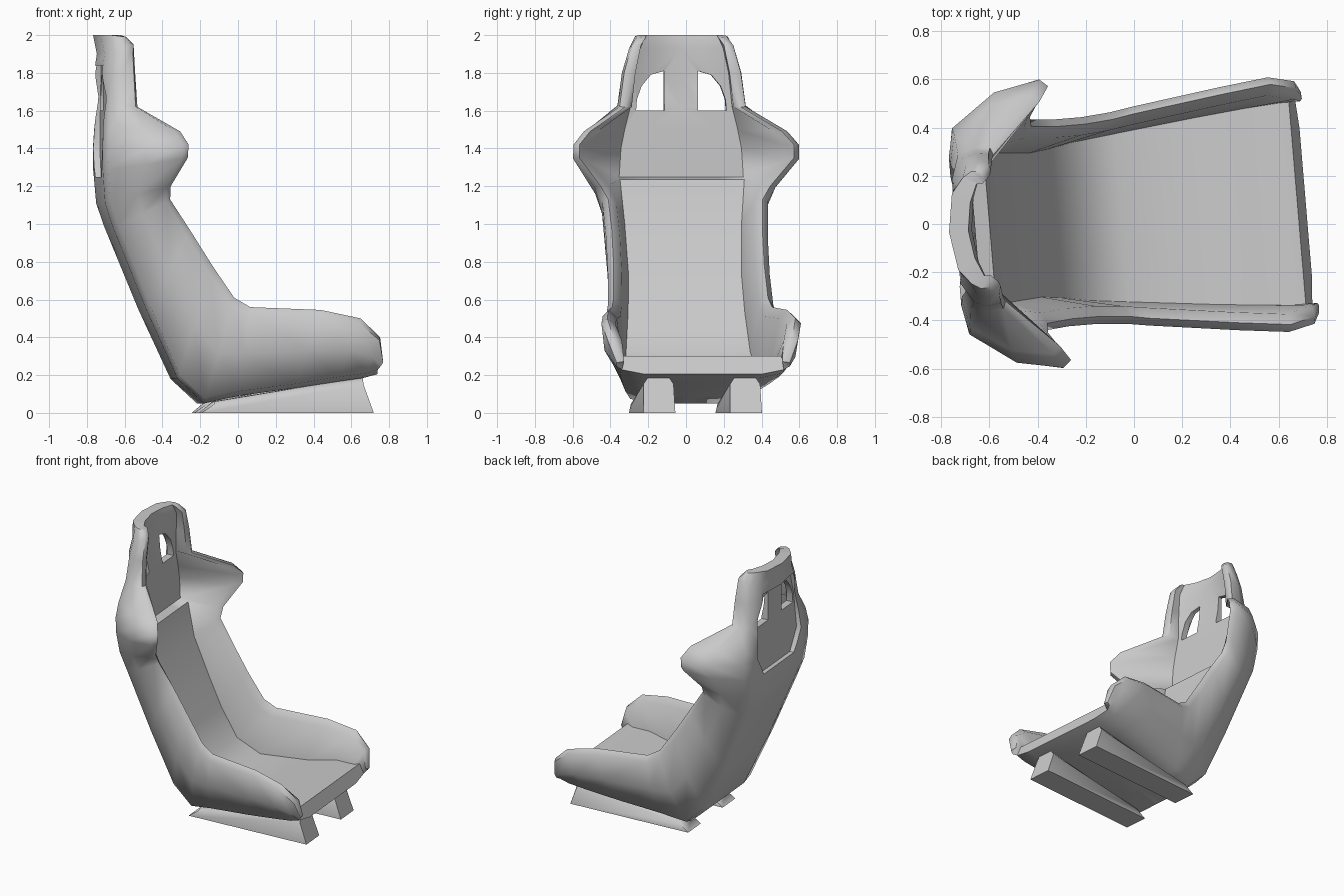
import bpy, bmesh, math
from mathutils import Matrix, Vector

cube = bpy.data.objects.get("Cube")
if cube:
    bpy.data.objects.remove(cube, do_unlink=True)

# The whole seat is turned slightly about the vertical axis
PLACE = Matrix.Translation((0, 0.03, 0)) @ Matrix.Rotation(math.radians(4.8), 4, "Z")

grey = bpy.data.materials.new("plain grey")
grey.use_nodes = True
colour = (0.6, 0.6, 0.6, 1)
grey.diffuse_color = colour
grey.node_tree.nodes["Principled BSDF"].inputs["Base Color"].default_value = colour


def make_object(name, bm):
    bmesh.ops.recalc_face_normals(bm, faces=bm.faces)
    bm.transform(PLACE)
    mesh = bpy.data.meshes.new(name)
    bm.to_mesh(mesh)
    bm.free()
    mesh.materials.append(grey)
    obj = bpy.data.objects.new(name, mesh)
    bpy.context.collection.objects.link(obj)
    return obj


def activate(obj):
    bpy.ops.object.select_all(action="DESELECT")
    obj.select_set(True)
    bpy.context.view_layer.objects.active = obj


def smooth(obj, degrees):
    activate(obj)
    bpy.ops.object.shade_smooth_by_angle(angle=math.radians(degrees))


def bridge(bm, ends):
    """Close a solid between two matching end outlines."""
    for end in ends:
        bm.faces.new(end)
    n = len(ends[0])
    for i in range(n):
        j = (i + 1) % n
        bm.faces.new((ends[0][i], ends[0][j], ends[1][j], ends[1][i]))


def prism(name, outline, x0, x1):
    """Closed prism: a (y, z) outline pushed along x."""
    bm = bmesh.new()
    bridge(bm, [[bm.verts.new((x, y, z)) for y, z in outline] for x in (x0, x1)])
    return make_object(name, bm)


def cut(target, cutter):
    mod = target.modifiers.new("cut", "BOOLEAN")
    mod.operation = "DIFFERENCE"
    mod.solver = "EXACT"
    mod.object = cutter
    activate(target)
    bpy.ops.object.modifier_apply(modifier=mod.name)
    bpy.data.objects.remove(cutter, do_unlink=True)


# Stations from the front lip, along the base and up the back: (x, z, half width)
hull = [(.715, .205, .43), (.64, .185, .43), (.5, .165, .42), (.27, .13, .39),
        (-.02, .09, .35), (-.2, .05, .31), (-.34, .18, .31), (-.51, .55, .34),
        (-.69, .99, .37), (-.73, 1.11, .39), (-.745, 1.3, .42), (-.745, 1.4, .43),
        (-.74, 1.5, .4), (-.73, 1.64, .32), (-.715, 1.8, .3), (-.7, 1.9, .27),
        (-.72, 2, .22)]
rim = [(.735, .27, .46), (.715, .4, .505), (.61, .5, .53), (.4, .545, .505),
       (.03, .56, .455), (-.055, .61, .44), (-.17, .78, .43), (-.29, .97, .43),
       (-.395, 1.13, .44), (-.395, 1.2, .48), (-.315, 1.35, .6), (-.31, 1.42, .6),
       (-.35, 1.49, .54), (-.56, 1.62, .335), (-.57, 1.8, .31), (-.575, 1.95, .27),
       (-.61, 1.99, .24)]
lining = [(.68, .3, .42), (.64, .285, .42), (.5, .29, .41), (.3, .25, .39),
          (-.05, .23, .35), (-.22, .32, .33), (-.33, .53, .31), (-.41, .72, .3),
          (-.54, 1, .31), (-.6, 1.235, .33), (-.66, 1.25, .33), (-.66, 1.4, .32),
          (-.66, 1.5, .3), (-.66, 1.62, .27), (-.645, 1.8, .25), (-.625, 1.93, .22),
          (-.64, 2, .19)]


def half_section(b, r, s):
    """Ten points from the middle of the hull, round the rim, to the middle of the lining."""
    B, R, S = (Vector((p[0], p[2], p[1])) for p in (b, r, s))
    # The headrest wraps rearward in the middle
    wrap = Vector((0.05 if b[1] > 1.75 else 0, 0, 0))
    inward = Vector((S.x - B.x, 0, S.z - B.z)).normalized() * 0.025
    mid_hull = Vector((B.x, 0, B.z)) - wrap
    shoulder = Vector((B.x, 0.72 * B.y, B.z)) - wrap * 0.5
    corner = B + inward
    outer = corner.lerp(R, 0.45)
    outer.y = 0.28 * B.y + 0.72 * R.y + 0.01
    lip = R.lerp(outer, 0.15)
    lip.y = R.y
    top = R - Vector((0, 0.03, 0))
    inner = R.lerp(S, 0.15)
    inner.y = max(S.y, R.y - 0.075)
    pad = Vector((S.x, 0.6 * S.y, S.z)) - wrap * 0.65
    mid_lining = Vector((S.x, 0, S.z)) - wrap
    return [mid_hull, shoulder, corner, outer, lip, top, inner, S, pad, mid_lining]


def build_shell():
    bm = bmesh.new()
    rows = []
    for stations in zip(hull, rim, lining):
        half = half_section(*stations)
        left = [bm.verts.new(p) for p in half]
        right = [bm.verts.new((p.x, -p.y, p.z)) for p in half[1:-1]]
        rows.append((left, [left[0]] + right + [left[-1]]))
    for low, high in zip(rows, rows[1:]):
        for a, c in zip(low, high):
            for k in range(len(a) - 1):
                bm.faces.new((a[k], a[k + 1], c[k + 1], c[k]))
    # End caps at the front lip and the top of the headrest
    for row in (rows[0], rows[-1]):
        for side in row:
            for k in range(4):
                bm.faces.new((side[k], side[k + 1], side[8 - k], side[9 - k]))
    return make_object("seat_shell", bm)


shell = build_shell()

# Recess in the back of the shoulder area
recess = [(-.2, 1.25), (.2, 1.25), (.29, 1.4), (.25, 1.66), (.2, 1.84),
          (-.2, 1.84), (-.25, 1.66), (-.29, 1.4)]
cut(shell, prism("recess_cutter", recess, -0.9, -0.71))

# Two harness openings below the headrest
opening = [(.09, 1.6), (.24, 1.6), (.235, 1.66), (.21, 1.73), (.16, 1.79), (.09, 1.81)]
for side in (1, -1):
    cut(shell, prism("opening_cutter", [(side * y, z) for y, z in opening], -0.95, -0.4))
smooth(shell, 55)


# Wedge-shaped mounting runners
def build_runner(name, side):
    bm = bmesh.new()
    middle = side * 0.23
    ends = []
    for foot, shoulder, height in ((-0.22, -0.15, 0.06), (0.695, 0.64, 0.19)):
        profile = ((foot, -.085, 0), (shoulder, -.08, height * 0.8),
                   (shoulder, -.055, height), (shoulder, .055, height),
                   (shoulder, .08, height * 0.8), (foot, .085, 0))
        ends.append([bm.verts.new((x, middle + y, z)) for x, y, z in profile])
    bridge(bm, ends)
    smooth(make_object(name, bm), 55)


build_runner("left_runner", 1)
build_runner("right_runner", -1)
